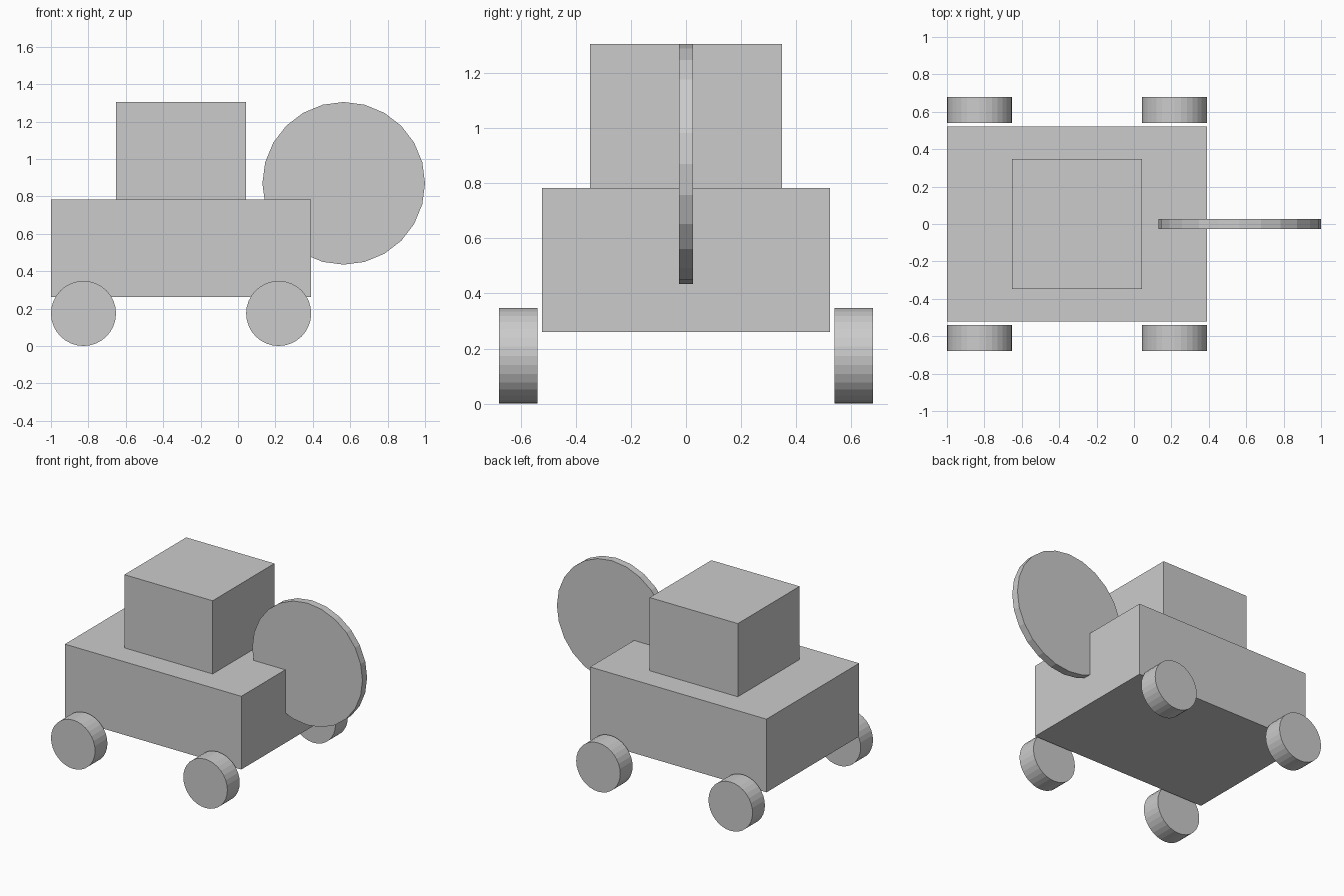
import bpy
from math import pi

if "Cube" in bpy.data.objects:
    bpy.data.objects.remove(bpy.data.objects["Cube"])

U = 2 / 11.5  # module: every part is a simple multiple of this


def pos(x, y, z):
    """Module coordinates, x measured from the left end of the body."""
    return (x * U - 1, y * U, z * U)


def box(name, centre, size):
    bpy.ops.mesh.primitive_cube_add(size=1, location=pos(*centre))
    ob = bpy.context.object
    ob.name = name
    ob.scale = [s * U for s in size]
    bpy.ops.object.transform_apply(location=False, rotation=False, scale=True)
    return ob


def disc(name, centre, radius, width, sides):
    """Flat-shaded cylinder with its axis along y."""
    bpy.ops.mesh.primitive_cylinder_add(
        vertices=sides, radius=radius * U, depth=width * U,
        location=pos(*centre), rotation=(pi / 2, 0, 0))
    ob = bpy.context.object
    ob.name = name
    return ob


# Body and cab
box("body", (4, 0, 3), (8, 6, 3))
box("cab", (4, 0, 6), (4, 4, 3))

# Large thin saw-like disc at the nose
disc("blade_disc", (9, 0, 5), 2.5, 0.3, 24)

# Four wheels standing just clear of the body sides
for end, x in (("left", 1), ("right", 7)):
    for side, y in (("front", -3.5), ("back", 3.5)):
        disc(f"wheel_{side}_{end}", (x, y, 1), 1, 0.8, 32)
